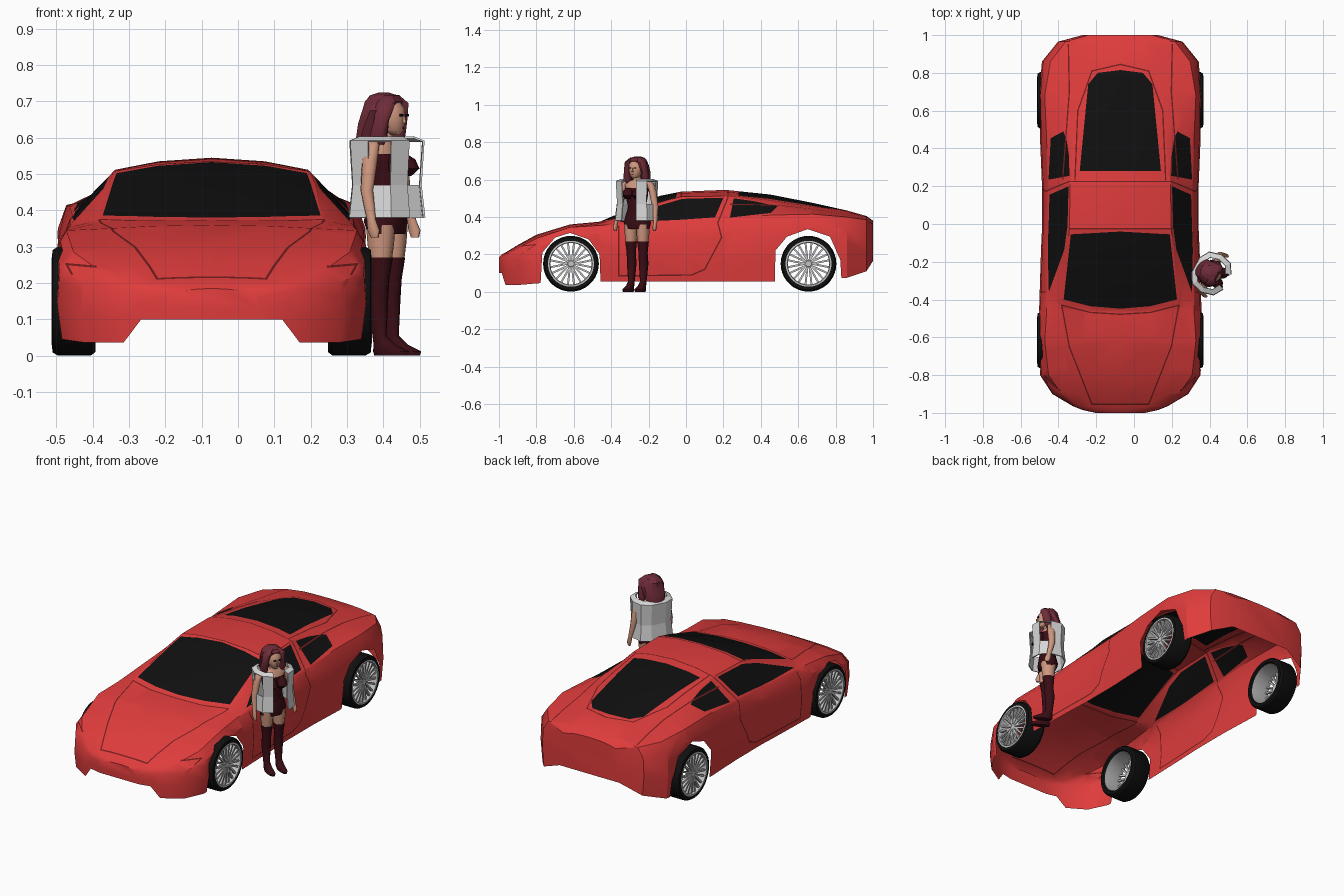
import bpy, bmesh, math, random
from mathutils import Vector, Matrix

if "Cube" in bpy.data.objects:
    bpy.data.objects.remove(bpy.data.objects["Cube"])
random.seed(4)

def mat(name, r, g, b):
    m = bpy.data.materials.new(name)
    m.diffuse_color = (r, g, b, 1)
    m.use_nodes = True
    m.node_tree.nodes["Principled BSDF"].inputs["Base Color"].default_value = m.diffuse_color
    return m

RED = mat("car_red", .74, .045, .045)
SEAM = mat("seam_dark_red", .17, .012, .012)
BLACK = mat("black", .005, .005, .005)
RIM = mat("rim_grey", .55, .55, .55)
WHITE = mat("jacket_white", .68, .68, .68)
SKIN = mat("skin", .62, .31, .21)
HAIR = mat("hair_red", .16, .025, .04)
CLOTH = mat("dark_maroon", .04, .004, .007)
CX = -.0725
CAR = Matrix.Translation((CX, 0, 0))
FIG = Matrix.Translation((.41, -.262, 0)) @ Matrix.Rotation(math.radians(62), 4, 'Z')

def finish(name, bm, mats, M, angle=35, recalc=True):
    if recalc:
        bmesh.ops.recalc_face_normals(bm, faces=bm.faces[:])
    bm.transform(M)
    me = bpy.data.meshes.new(name)
    bm.to_mesh(me)
    bm.free()
    for m in mats:
        me.materials.append(m)
    ob = bpy.data.objects.new(name, me)
    bpy.context.collection.objects.link(ob)
    if angle:
        bpy.ops.object.select_all(action='DESELECT')
        ob.select_set(True)
        bpy.context.view_layer.objects.active = ob
        bpy.ops.object.shade_smooth_by_angle(angle=math.radians(angle))
    return ob

# ---- car body: half sections lofted along y, open underneath
# y, half width, bottom z, shoulder z, belt x, belt z, roof edge x, roof edge z, centre z
STATIONS = [
    (-1.0, .13, .10, .16, .11, .175, .07, .18, .185),
    (-.985, .20, .10, .175, .17, .19, .11, .195, .20),
    (-.965, .25, .036, .18, .22, .20, .15, .205, .21),
    (-.90, .36, .036, .20, .31, .235, .22, .245, .25),
    (-.80, .425, .045, .235, .38, .285, .28, .295, .305),
    (-.62, .432, .055, .30, .40, .345, .29, .35, .36),
    (-.46, .43, .055, .31, .39, .355, .31, .365, .375),
    (-.14, .42, .055, .31, .39, .375, .283, .475, .513),
    (-.03, .415, .055, .31, .385, .38, .27, .508, .535),
    (.21, .415, .055, .32, .385, .39, .265, .512, .545),
    (.45, .425, .055, .34, .39, .41, .25, .485, .52),
    (.68, .43, .06, .35, .40, .415, .23, .45, .475),
    (.86, .415, .075, .34, .37, .40, .21, .42, .435),
    (.965, .33, .11, .33, .29, .385, .18, .40, .405),
    (1.0, .20, .165, .30, .17, .36, .10, .375, .38)]
bm = bmesh.new()
strip = bm.faces.layers.int.new("strip")
loops = []
for y, w, zb, zs, wb, zbelt, wr, zr, zt in STATIONS:
    half = [(w * .97, zb), (w, (zb + zs) / 2), (w * .985, zs), (wb, zbelt),
            (wr, zr), (wr * .55, zr + (zt - zr) * .7), (0, zt)]
    full = half + [(-x, z) for x, z in half[-2::-1]]
    loops.append([bm.verts.new((x, y, z)) for x, z in full])
for a, b in zip(loops, loops[1:]):
    for i in range(12):
        f = bm.faces.new((a[i], b[i], b[i + 1], a[i + 1]))
        f[strip] = min(i, 11 - i)
for cap in (loops[0], loops[-1]):
    bm.faces.new(cap)[strip] = 9
bmesh.ops.recalc_face_normals(bm, faces=bm.faces[:])

def cut(poly, ax, strips, ymax=9):
    """Knife a convex polygon, seen along one axis, into the shell; return the faces inside."""
    a, b = ax
    c = [sum(p[k] for p in poly) / len(poly) for k in (0, 1)]
    lo = [min(p[k] for p in poly) for k in (0, 1)]
    hi = [max(p[k] for p in poly) for k in (0, 1)]
    sides = []
    for p, q in zip(poly, poly[1:] + poly[:1]):
        n = (q[1] - p[1], p[0] - q[0])
        s = 1 if (c[0] - p[0]) * n[0] + (c[1] - p[1]) * n[1] > 0 else -1
        sides.append((p, (n[0] * s, n[1] * s)))

    def near():
        out = []
        for f in bm.faces:
            if f[strip] not in strips or min(v.co.y for v in f.verts) > ymax:
                continue
            if all(min(v.co[k] for v in f.verts) < hi[i] and
                   max(v.co[k] for v in f.verts) > lo[i] for i, k in enumerate(ax)):
                out.append(f)
        return out
    for p, n in sides:
        fs = near()
        co, no = Vector((0, 0, 0)), Vector((0, 0, 0))
        co[a], co[b], no[a], no[b] = p[0], p[1], n[0], n[1]
        geom = fs + list({e for f in fs for e in f.edges}) + list({v for f in fs for v in f.verts})
        bmesh.ops.bisect_plane(bm, geom=geom, dist=1e-5, plane_co=co, plane_no=no.normalized())
    res = []
    for f in near():
        m = f.calc_center_median()
        if all((m[a] - p[0]) * n[0] + (m[b] - p[1]) * n[1] > 0 for p, n in sides):
            res.append(f)
    return res

def paint(faces, index):
    for f in faces:
        f.material_index = index

def seam(pts, ax, strips, w=.0035, ymax=9):
    for p, q in zip(pts, pts[1:]):
        d = (Vector(q) - Vector(p)).normalized() * w
        n = Vector((-d.y, d.x))
        P, Q = Vector(p) - d, Vector(q) + d
        paint(cut([tuple(P + n), tuple(Q + n), tuple(Q - n), tuple(P - n)], ax, strips, ymax), 2)

# wheel arches
for arch in ([(-.78, 0), (-.768, .21), (-.70, .29), (-.62, .315), (-.52, .28), (-.462, .20), (-.455, 0)],
             [(.475, 0), (.478, .22), (.54, .295), (.65, .335), (.77, .295), (.825, .17), (.835, 0)]):
    bmesh.ops.delete(bm, geom=cut(arch, (1, 2), (0, 1, 2, 3)), context='FACES')
# windscreen, rear glass, side windows
paint(cut([(-.30, -.40), (-.16, -.435), (0, -.448), (.16, -.435), (.30, -.40),
           (.262, -.055), (0, -.04), (-.262, -.055)], (0, 1), (4, 5)), 1)
paint(cut([(-.215, .28), (.215, .28), (.17, .74), (.12, .80), (0, .815), (-.12, .80), (-.17, .74)],
          (0, 1), (4, 5)), 1)
paint(cut([(-.36, .372), (-.13, .465), (-.02, .497), (.20, .503), (.155, .398), (-.05, .384)], (1, 2), (3,)), 1)
paint(cut([(.235, .397), (.255, .50), (.36, .485), (.49, .458), (.455, .422)], (1, 2), (3,)), 1)
# panel gaps: doors, roof, bonnet, rear deck, headlamps
seam([(-.36, .35), (-.36, .085), (.03, .09), (.10, .12), (.19, .29), (.17, .37)], (1, 2), (0, 1, 2))
seam([(.17, .37), (.225, .505)], (1, 2), (2, 3))
for y in (-.025, .225):
    seam([(-.27, y), (.27, y)], (0, 1), (4, 5))
seam([(-.15, -.955), (.15, -.955)], (0, 1), (3, 4, 5))
for s in (-1, 1):
    seam([(s * .31, -.43), (s * .27, -.65), (s * .15, -.955)], (0, 1), (3, 4, 5))
    seam([(s * .31, -.43), (s * .16, -.468), (0, -.478)], (0, 1), (3, 4, 5))
    seam([(s * .24, .235), (s * .225, .6), (s * .15, .81), (0, .845)], (0, 1), (4, 5))
    seam([(s * .305, .24), (s * .27, .7), (s * .275, .95)], (0, 1), (3, 4))
    seam([(s * .32, .245), (s * .40, .252), (s * .385, .225)], (0, 2), (1, 2, 3), .003, -.78)
finish("car_body", bm, [RED, BLACK, SEAM], CAR, 32, recalc=False)

# ---- wheels
def lathe(bm, prof, n=36):
    rings = [[bm.verts.new((x, r * math.cos(t * math.tau / n), r * math.sin(t * math.tau / n)))
              for t in range(n)] for x, r in prof]
    for a, b in zip(rings, rings[1:]):
        for i in range(n):
            bm.faces.new((a[i], a[(i + 1) % n], b[(i + 1) % n], b[i]))
    return rings

for s, side in ((1, "right"), (-1, "left")):
    for y, end in ((-.615, "front"), (.655, "rear")):
        M = Matrix.Translation((CX, y, .15)) @ Matrix.Diagonal((s, 1, 1, 1))
        bm = bmesh.new()
        lathe(bm, [(.33, .116), (.32, .122), (.32, .14), (.332, .149), (.425, .149), (.438, .141), (.44, .122)])
        finish(f"{end}_{side}_tyre", bm, [BLACK], M)
        bm = bmesh.new()
        lathe(bm, [(.44, .123), (.441, .114), (.43, .111), (.33, .116)])
        hub = lathe(bm, [(.40, .024), (.428, .024), (.434, .016)], 16)
        bm.faces.new(hub[-1])
        bm.faces.new(hub[0])
        for k in range(20):   # paired spokes forming ten narrow V shapes
            t0 = (k // 2) * math.tau / 10
            t1 = t0 + (.17 if k % 2 else -.17)
            p = Vector((.424, .018 * math.cos(t0), .018 * math.sin(t0)))
            q = Vector((.43, .114 * math.cos(t1), .114 * math.sin(t1)))
            ang = math.atan2(q.z - p.z, q.y - p.y)
            T = (Matrix.Translation((p + q) / 2) @ Matrix.Rotation(ang, 4, 'X') @
                 Matrix.Diagonal((.014, (q - p).length, .010, 1)))
            bmesh.ops.create_cube(bm, size=1, matrix=T)
        finish(f"{end}_{side}_rim", bm, [RIM], M)

# ---- standing woman, built facing -y and then turned
def tube(name, rings, m, n=12, jitter=0, angle=50):
    bm = bmesh.new()
    vs = []
    for x, y, z, rx, ry in rings:
        ring = []
        for i in range(n):
            t = i * math.tau / n
            k = 1 + random.uniform(-jitter, jitter)
            ring.append(bm.verts.new((x + rx * k * math.cos(t), y + ry * k * math.sin(t), z)))
        vs.append(ring)
    for a, b in zip(vs, vs[1:]):
        for i in range(n):
            bm.faces.new((a[i], a[(i + 1) % n], b[(i + 1) % n], b[i]))
    bm.faces.new(vs[0])
    bm.faces.new(vs[-1])
    return finish(name, bm, [m], FIG, angle)

for s, side in ((1, "left"), (-1, "right")):
    x = s * .036
    tube(side + "_boot", [(x, -.032, 0, .017, .052), (x, -.032, .012, .021, .056), (x, -.012, .03, .019, .034),
                          (x, .004, .055, .017, .02), (x, .008, .15, .025, .028), (x, .002, .21, .024, .026),
                          (x, 0, .27, .031, .034)], CLOTH)
    tube(side + "_thigh", [(x, 0, .26, .028, .031), (x, 0, .31, .033, .038), (x, 0, .36, .036, .042)], SKIN)
    tube(side + "_arm", [(s * .118, -.025, .325, .006, .012), (s * .12, -.022, .345, .010, .018),
                         (s * .118, -.014, .375, .010, .013), (s * .108, .005, .455, .017, .018),
                         (s * .092, .004, .54, .02, .022), (s * .078, .004, .58, .018, .02),
                         (s * .068, .004, .592, .008, .01)], SKIN, 10)
    tube(side + "_bust", [(s * .03, -.045, .495, .016, .014), (s * .03, -.052, .515, .03, .03),
                          (s * .03, -.046, .54, .026, .024), (s * .03, -.036, .555, .01, .01)], CLOTH, 10)
    tube(side + "_curl", [(s * .048, .0, .575, .01, .012), (s * .056, -.004, .605, .02, .024),
                          (s * .05, -.012, .65, .017, .024), (s * .04, -.018, .695, .022, .026),
                          (s * .02, -.014, .718, .012, .014)], HAIR, 8, .15)
    bm = bmesh.new()
    bmesh.ops.create_cube(bm, size=1, matrix=Matrix.Translation((s * .015, -.0535, .662)) @
                          Matrix.Diagonal((.013, .007, .006, 1)))
    finish(side + "_eye", bm, [BLACK], FIG, 0)
tube("shorts", [(0, 0, .335, .072, .046), (0, .004, .37, .077, .056), (0, .002, .42, .062, .046)], CLOTH, 16)
tube("bodice", [(0, .002, .41, .063, .046), (0, 0, .455, .05, .04), (0, -.004, .52, .064, .05),
                (0, 0, .555, .066, .044)], CLOTH, 16)
tube("shoulders", [(0, 0, .54, .06, .042), (0, .002, .575, .074, .034), (0, .004, .59, .05, .026),
                   (0, .002, .60, .021, .021), (0, -.004, .625, .02, .02)], SKIN, 14)
tube("head", [(0, -.026, .608, .013, .014), (0, -.018, .622, .028, .032), (0, -.012, .65, .038, .042),
              (0, -.008, .68, .04, .044), (0, -.004, .705, .025, .03)], SKIN, 14)
tube("nose", [(0, -.054, .640, .006, .008), (0, -.05, .662, .003, .006)], SKIN, 6)
tube("lips", [(0, -.043, .624, .008, .008), (0, -.045, .631, .008, .008)], HAIR, 8)
tube("hair", [(0, .055, .53, .018, .014), (0, .06, .56, .036, .024), (0, .05, .60, .056, .034),
              (0, .035, .64, .06, .04), (0, .016, .675, .062, .048), (0, .008, .70, .054, .052),
              (0, .008, .716, .036, .038), (0, .01, .724, .014, .016)], HAIR, 16, .09, 20)

# boxy open jacket: ten flat panels a tier, gaps at the front and at the arms
bm = bmesh.new()
tiers = [[bm.verts.new((rx * math.copysign(abs(math.cos(t)) ** .8, math.cos(t)),
                        ry * math.copysign(abs(math.sin(t)) ** .8, math.sin(t)), z))
          for t in (math.radians(-108 + 36 * i) for i in range(10))]
         for z, rx, ry in ((.38, .115, .10), (.47, .106, .09), (.592, .112, .098), (.604, .085, .07))]
for lev in range(3):
    for i in range(10):
        if i == 0 or (lev == 1 and i in (2, 8)):
            continue
        a, b, j = tiers[lev], tiers[lev + 1], (i + 1) % 10
        bm.faces.new((a[i], a[j], b[j], b[i]))
jacket = finish("jacket", bm, [WHITE], FIG, 0)
mod = jacket.modifiers.new("thickness", 'SOLIDIFY')
mod.thickness = .006
